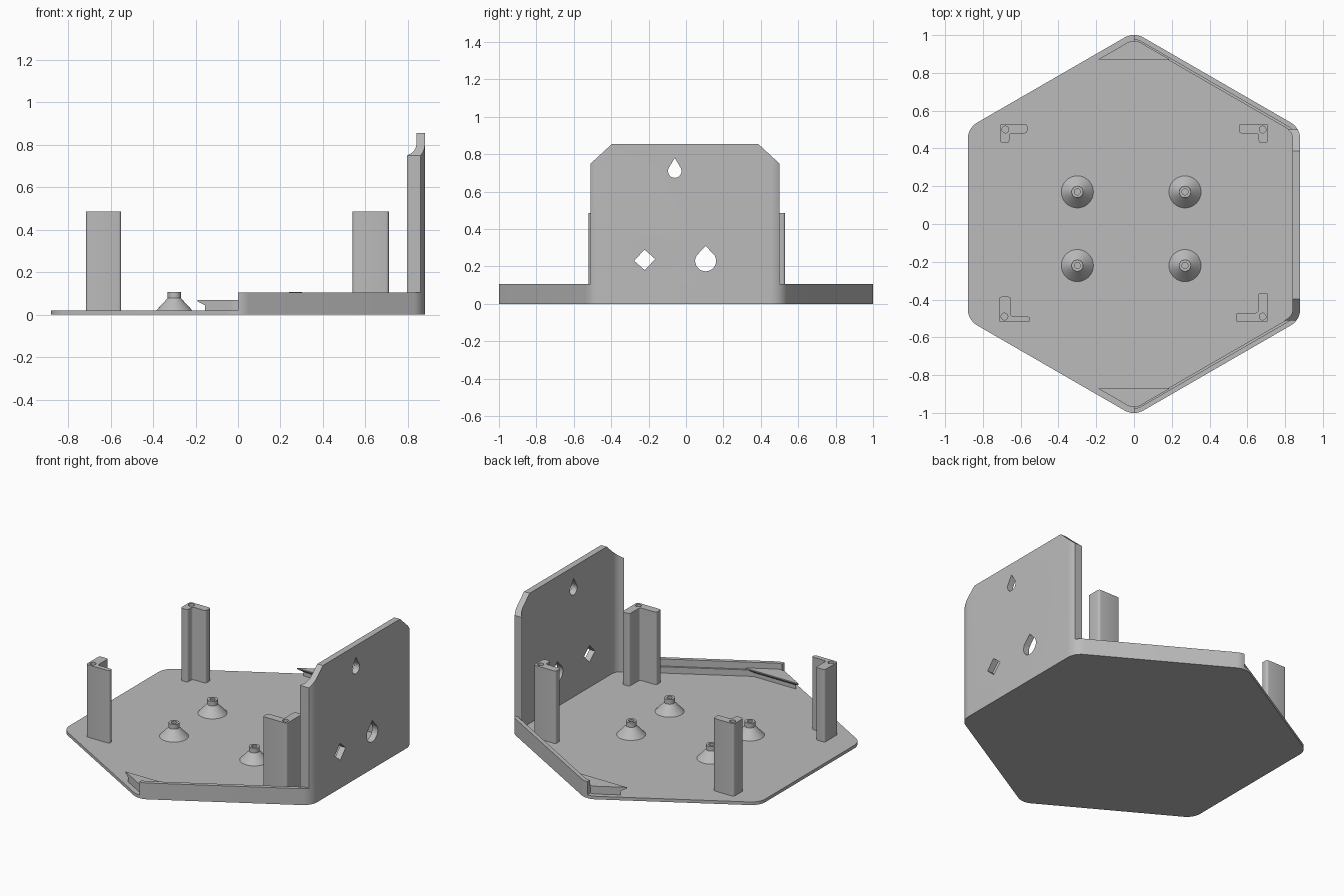
import bpy, bmesh, math
from mathutils import Matrix

if "Cube" in bpy.data.objects:
    bpy.data.objects.remove(bpy.data.objects["Cube"], do_unlink=True)

GREY = bpy.data.materials.new("matte grey")
GREY.use_nodes = True
GREY.diffuse_color = (0.5, 0.5, 0.5, 1)
GREY.node_tree.nodes["Principled BSDF"].inputs["Base Color"].default_value = (0.5, 0.5, 0.5, 1)

APOTHEM, CORNER = 0.88, 0.1
FLOOR, RIM, POST_TOP, WALL_TOP = 0.02, 0.105, 0.485, 0.855


def finish(name, bm):
    bmesh.ops.recalc_face_normals(bm, faces=bm.faces)
    mesh = bpy.data.meshes.new(name)
    bm.to_mesh(mesh)
    bm.free()
    obj = bpy.data.objects.new(name, mesh)
    bpy.context.collection.objects.link(obj)
    mesh.materials.append(GREY)
    return obj


def prism(name, points, low, high, along_x=False, bevel=0):
    """Extrude a flat outline upwards, or a (y, z) outline along x."""
    bm = bmesh.new()
    face = bm.faces.new([bm.verts.new((x, y, low)) for x, y in points])
    top = bmesh.ops.extrude_face_region(bm, geom=[face])["geom"]
    bmesh.ops.translate(bm, vec=(0, 0, high - low),
                        verts=[v for v in top if isinstance(v, bmesh.types.BMVert)])
    if bevel:
        upright = [e for e in bm.edges if abs(e.verts[0].co.z - e.verts[1].co.z) > 0.01]
        bmesh.ops.bevel(bm, geom=upright, offset=bevel, segments=4, profile=0.5,
                        affect='EDGES', clamp_overlap=True)
    if along_x:
        bm.transform(Matrix(((0, 0, 1, 0), (1, 0, 0, 0), (0, 1, 0, 0), (0, 0, 0, 1))))
    return finish(name, bm)


def combine(obj, other, operation):
    mod = obj.modifiers.new("combine", 'BOOLEAN')
    mod.operation, mod.object, mod.solver = operation, other, 'EXACT'
    graph = bpy.context.evaluated_depsgraph_get()
    obj.data = bpy.data.meshes.new_from_object(obj.evaluated_get(graph))
    obj.modifiers.clear()
    bpy.data.objects.remove(other, do_unlink=True)


def smooth(obj):
    bpy.ops.object.select_all(action='DESELECT')
    obj.select_set(True)
    bpy.context.view_layer.objects.active = obj
    bpy.ops.object.shade_smooth_by_angle(angle=math.radians(30))


def hexagon(inset=0, half=False, steps=10):
    """Rounded hexagon, clockwise from the back corner; half keeps x >= 0."""
    radius = CORNER - inset
    reach = (APOTHEM - CORNER) / math.cos(math.pi / 6)
    points = []
    for k in range(6):
        mid = math.radians(90 - 60 * k)
        for i in range(steps + 1):
            a = mid + math.radians(30 - 60 * i / steps)
            points.append((reach * math.cos(mid) + radius * math.cos(a),
                           reach * math.sin(mid) + radius * math.sin(a)))
    if half:
        return points[steps // 2:3 * (steps + 1) + steps // 2 + 1]
    return points


def rim_band(name, inset, low, high):
    return prism(name, hexagon(0, True) + hexagon(inset, True)[::-1], low, high)


def circle(x, y, r, n=24):
    return [(x + r * math.cos(2 * math.pi * i / n), y + r * math.sin(2 * math.pi * i / n))
            for i in range(n)]


def teardrop(y, z, r, tip):
    arc = [math.radians(150 + 240 * i / 20) for i in range(21)]
    return [(y + r * math.cos(a), z + r * math.sin(a)) for a in arc] + [(y, tip)]


# Floor plate and the stepped low rim around the +x half
smooth(prism("floor_plate", hexagon(), 0, FLOOR))
smooth(rim_band("rim_lower", 0.037, FLOOR, 0.06))
smooth(rim_band("rim_upper", 0.025, 0.06, RIM))

# Tall side wall with clipped top corners and three openings
wall = rim_band("tall_wall", 0.04, FLOOR, WALL_TOP)
outline = [(-0.51, 0), (0.5, 0), (0.5, 0.75), (0.385, WALL_TOP + 0.001),
           (-0.395, WALL_TOP + 0.001), (-0.51, 0.75)]
combine(wall, prism("wall_outline", outline, 0.7, 1, True), 'INTERSECT')
openings = {
    "upper_drop": teardrop(-0.06, 0.71, 0.036, 0.78),
    "lower_drop": teardrop(0.105, 0.23, 0.056, 0.31),
    "diamond": [(-0.277, 0.23), (-0.222, 0.29), (-0.165, 0.24), (-0.22, 0.18)],
}
for name, points in openings.items():
    combine(wall, prism(name, points, 0.7, 1, True), 'DIFFERENCE')
smooth(wall)

# Angled corner posts: corner, horizontal end, vertical end, arm depth, arm width
posts = {
    "back_right_post": (-0.71, 0.53, -0.565, 0.43, 0.05, 0.05),
    "back_left_post": (0.71, 0.53, 0.555, 0.43, 0.05, 0.05),
    "front_right_post": (-0.715, -0.52, -0.55, -0.385, 0.03, 0.063),
    "front_left_post": (0.71, -0.52, 0.54, -0.365, 0.05, 0.053),
}
for name, (x, y, x_end, y_end, depth, width) in posts.items():
    xi = x - math.copysign(width, x)
    yi = y - math.copysign(depth, y)
    points = [(x, y), (x_end, y), (x_end, yi), (xi, yi), (xi, y_end), (x, y_end)]
    post = prism(name, points, FLOOR, POST_TOP, bevel=0.013)
    hole = circle(x - math.copysign(0.029, x), y - math.copysign(0.03, y), 0.018)
    combine(post, prism("screw_hole", hole, 0.3, 0.6), 'DIFFERENCE')
    smooth(post)

# Conical standoffs: lathed profile with a blind hole in the top
profile = [(0.085, FLOOR), (0.031, 0.078), (0.031, 0.108), (0.016, 0.108), (0.016, 0.05)]
for side, x in (("right", -0.3), ("left", 0.27)):
    for end, y in (("front", -0.22), ("back", 0.17)):
        bm = bmesh.new()
        rings = [[bm.verts.new((px, py, z)) for px, py in circle(x, y, r, 32)]
                 for r, z in profile]
        for a, b in zip(rings, rings[1:]):
            for i in range(32):
                j = (i + 1) % 32
                bm.faces.new((a[i], a[j], b[j], b[i]))
        bm.faces.new(rings[0])
        bm.faces.new(rings[-1])
        smooth(finish(f"{end}_{side}_standoff", bm))

# Triangular snap tabs in the front and back corners, undercut on the inner edge
for name, s in (("back_tab", 1), ("front_tab", -1)):
    section = [(0.89, FLOOR), (0.89, 0.045), (0.87, 0.063), (0.87, 0.07), (1, 0.07), (1, FLOOR)]
    tab = prism(name, [(s * y, z) for y, z in section], -0.3, 0.3, True)
    combine(tab, prism("corner_outline", hexagon(0.031), 0, 0.2), 'INTERSECT')
